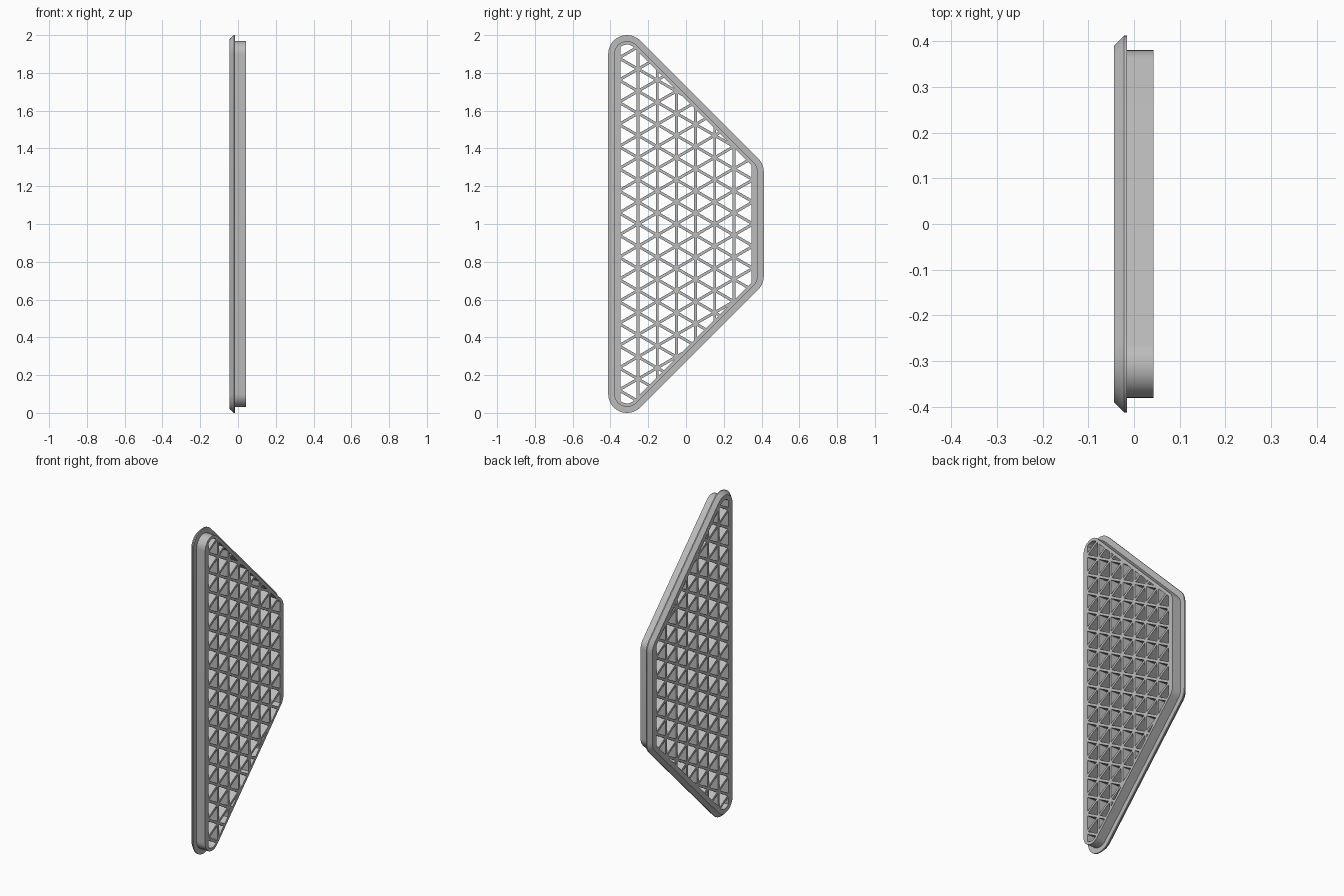
import bpy, math
from mathutils import Matrix, Vector

if "Cube" in bpy.data.objects:
    bpy.data.objects.remove(bpy.data.objects["Cube"], do_unlink=True)

BACK, FRONT = -0.044, 0.043   # panel depth along x
BAR = 0.015                   # lattice bar width
STEP = 0.1015                 # spacing of lattice columns
SIDE = STEP * 2 / math.sqrt(3)

grey = bpy.data.materials.new("grey plastic")
grey.use_nodes = True
grey.diffuse_color = (0.5, 0.5, 0.5, 1)
grey.node_tree.nodes["Principled BSDF"].inputs["Base Color"].default_value = (0.5, 0.5, 0.5, 1)


def outline(inset):
    """Rounded trapezoid, clockwise, in (y, z - 1)."""
    r = 0.1 - inset
    top = []
    for cy, cz, a0, a1, n in ((-0.312, 0.9, 180, 45, 18), (0.312, 0.276, 45, 0, 6)):
        for k in range(n + 1):
            a = math.radians(a0 + (a1 - a0) * k / n)
            top.append(Vector((cy + r * math.cos(a), cz + r * math.sin(a))))
    return top + [Vector((p.x, -p.y)) for p in reversed(top)]


def clip(poly, border):
    """Keep the part of a convex polygon inside a clockwise convex border."""
    for a, b in zip(border, border[1:] + border[:1]):
        edge, out = b - a, []
        for p, q in zip(poly, poly[1:] + poly[:1]):
            dp, dq = edge.cross(p - a), edge.cross(q - a)
            if dp <= 0:
                out.append(p)
            if dp * dq < 0:
                out.append(p.lerp(q, dp / (dp - dq)))
        poly = out
        if len(poly) < 3:
            return []
    return poly


def area(poly):
    return abs(sum(p.cross(q) for p, q in zip(poly, poly[1:] + poly[:1]))) / 2


def cells():
    """Triangular openings between the bars, trimmed by the frame."""
    border = outline(0.05)
    shrink = 1 - BAR * math.sqrt(3) / SIDE
    for i in range(-2, 7):
        y0 = -0.254 + i * STEP
        y1 = y0 + STEP
        for j in range(-10, 10):
            z = (j + (i % 2) / 2) * SIDE
            for tri in (((y0, z), (y0, z + SIDE), (y1, z + SIDE / 2)),
                        ((y1, z - SIDE / 2), (y1, z + SIDE / 2), (y0, z))):
                tri = [Vector(p) for p in tri]
                mid = sum(tri, Vector((0, 0))) / 3
                hole = clip([mid + (p - mid) * shrink for p in tri], border)
                if hole and area(hole) > 0.00003:
                    yield hole


def finish(obj):
    bpy.ops.object.select_all(action='DESELECT')
    obj.select_set(True)
    bpy.context.view_layer.objects.active = obj
    if obj.type == 'CURVE':
        bpy.ops.object.convert(target='MESH')
        obj = bpy.context.view_layer.objects.active
    bpy.ops.object.shade_smooth_by_angle(angle=math.radians(25))


# Lattice panel with its upright wall: one filled profile with holes
curve = bpy.data.curves.new("lattice_panel", 'CURVE')
curve.dimensions = '2D'
curve.fill_mode = 'BOTH'
curve.extrude = (FRONT - BACK) / 2
for loop in [outline(0.032)] + list(cells()):
    spline = curve.splines.new('POLY')
    spline.points.add(len(loop) - 1)
    for point, p in zip(spline.points, loop):
        point.co = (p.x, p.y, 0, 1)
    spline.use_cyclic_u = True
curve.materials.append(grey)
panel = bpy.data.objects.new("lattice_panel", curve)
bpy.context.collection.objects.link(panel)
# Stand the profile up: its x, y, depth become y, z, x
panel.matrix_world = Matrix(((0, 0, 1, (FRONT + BACK) / 2), (1, 0, 0, 0),
                             (0, 1, 0, 1), (0, 0, 0, 1)))
finish(panel)

# Bevelled flange lofted around the panel
verts, faces = [], []
section = ((0.032, BACK), (0.022, BACK), (0, -0.022), (0, -0.015), (0.032, -0.015))
for inset, x in section:
    ring = outline(inset)
    verts += [(x, p.x, p.y + 1) for p in ring]
n = len(ring)
for s in range(len(section) - 1):
    for k in range(n):
        m = (k + 1) % n
        faces.append((s * n + k, s * n + m, (s + 1) * n + m, (s + 1) * n + k))
mesh = bpy.data.meshes.new("flange")
mesh.from_pydata(verts, [], faces)
mesh.materials.append(grey)
# Make the faces point outward
if mesh.polygons[0].normal.x > 0:
    mesh.flip_normals()
flange = bpy.data.objects.new("flange", mesh)
bpy.context.collection.objects.link(flange)
finish(flange)
